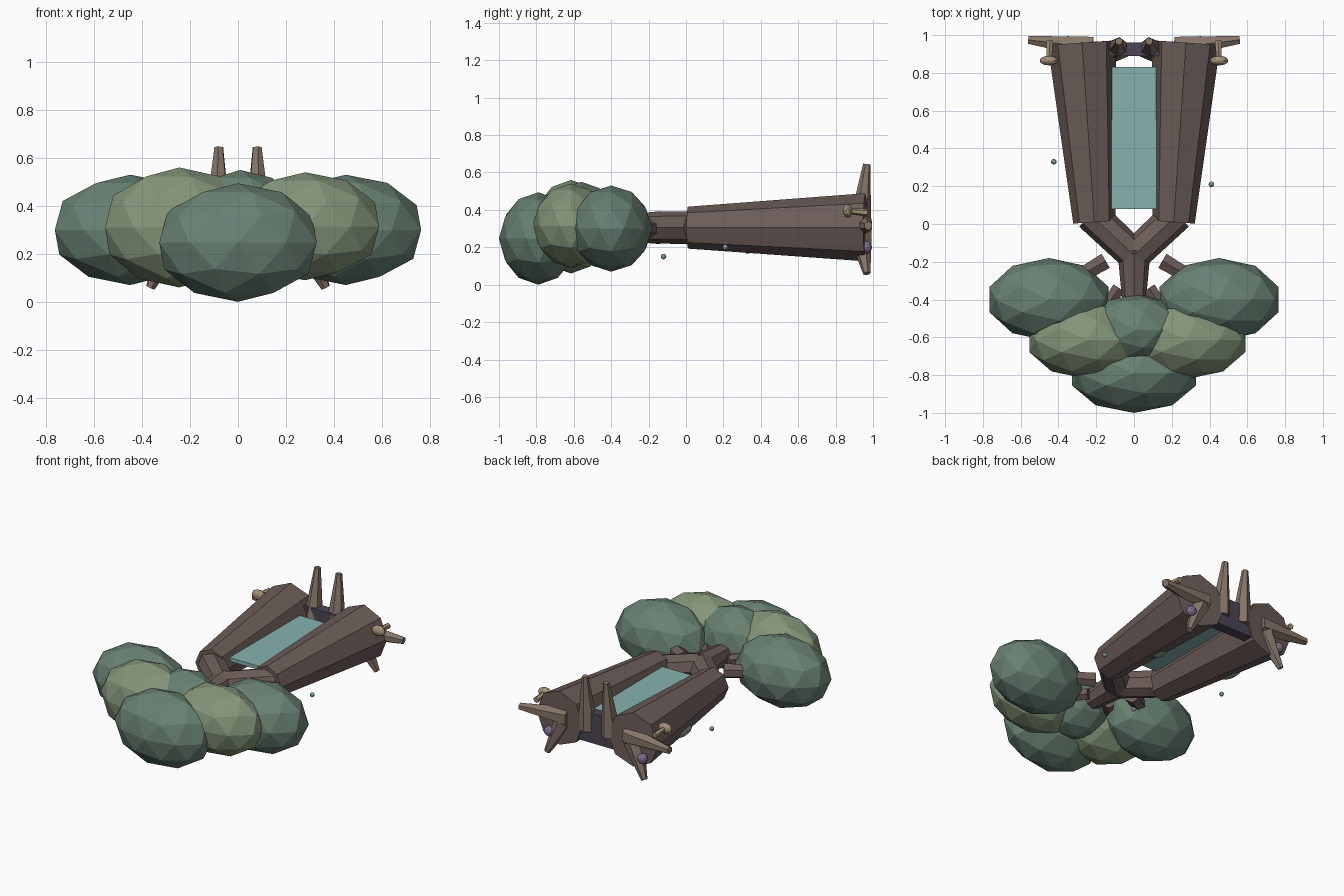
import bpy
from mathutils import Vector

if "Cube" in bpy.data.objects:
    bpy.data.objects.remove(bpy.data.objects["Cube"])


def material(name, rgb):
    m = bpy.data.materials.new(name)
    m.diffuse_color = (*rgb, 1)
    m.use_nodes = True
    m.node_tree.nodes["Principled BSDF"].inputs["Base Color"].default_value = m.diffuse_color
    return m


BARK = material("bark", (0.15, 0.11, 0.10))
ROOT = material("root_wood", (0.24, 0.18, 0.14))
LEAF = material("dark_leaf", (0.14, 0.22, 0.17))
LIGHT = material("light_leaf", (0.23, 0.30, 0.19))
WATER = material("pool_teal", (0.24, 0.45, 0.42))
DARK = material("dark_core", (0.07, 0.06, 0.09))
CAP = material("mushroom_tan", (0.38, 0.29, 0.19))
VIOLET = material("violet", (0.20, 0.16, 0.28))


def finish(name, mat):
    ob = bpy.context.object
    ob.name = name
    ob.data.materials.append(mat)
    return ob


def limb(name, a, b, ra, rb, mat=BARK, sides=6):
    """Tapered faceted cylinder between two points."""
    a, b = Vector(a), Vector(b)
    bpy.ops.mesh.primitive_cone_add(vertices=sides, radius1=ra, radius2=rb,
                                    depth=(b - a).length, location=(a + b) / 2)
    ob = finish(name, mat)
    ob.rotation_euler = (b - a).to_track_quat('Z', 'Y').to_euler()
    return ob


def blob(name, loc, radii, mat, sub=2):
    bpy.ops.mesh.primitive_ico_sphere_add(subdivisions=sub, radius=1, location=loc)
    ob = finish(name, mat)
    ob.scale = radii
    return ob


def box(name, lo, hi, mat):
    lo, hi = Vector(lo), Vector(hi)
    bpy.ops.mesh.primitive_cube_add(size=1, location=(lo + hi) / 2)
    ob = finish(name, mat)
    ob.scale = hi - lo
    return ob


# Stem leading into the foliage
limb("stem", (0, -0.70, 0.30), (0, -0.14, 0.305), 0.035, 0.088, sides=8)

# Mirrored halves: split trunk, fork, branches, roots, mushrooms
for s, side in ((-1, "left"), (1, "right")):
    limb(f"trunk_{side}", (s * 0.21, 0.01, 0.305), (s * 0.275, 0.96, 0.307), 0.112, 0.182, sides=8)
    limb(f"fork_{side}", (0, -0.165, 0.305), (s * 0.23, 0.05, 0.305), 0.085, 0.088, sides=8)
    limb(f"outer_branch_{side}", (s * 0.15, -0.195, 0.30), (s * 0.45, -0.37, 0.30), 0.05, 0.035)
    limb(f"inner_branch_{side}", (s * 0.08, -0.34, 0.29), (s * 0.26, -0.60, 0.30), 0.04, 0.03)
    limb(f"upper_root_{side}", (s * 0.085, 0.925, 0.28), (s * 0.08, 0.967, 0.645), 0.065, 0.02, ROOT)
    limb(f"side_root_{side}", (s * 0.22, 0.935, 0.32), (s * 0.56, 0.975, 0.315), 0.065, 0.024, ROOT)
    limb(f"lower_root_{side}", (s * 0.26, 0.93, 0.28), (s * 0.365, 0.967, 0.06), 0.065, 0.02, ROOT)
    limb(f"mushroom_stem_{side}", (s * 0.445, 0.97, 0.385), (s * 0.45, 0.87, 0.395), 0.02, 0.015, CAP)
    blob(f"mushroom_cap_{side}", (s * 0.45, 0.865, 0.395), (0.05, 0.026, 0.036), CAP)
    blob(f"violet_fungus_{side}", (s * 0.35, 0.965, 0.20), (0.035, 0.03, 0.035), VIOLET)
    blob(f"outer_foliage_{side}", (s * 0.45, -0.40, 0.30), (0.33, 0.22, 0.23), LEAF)

# Remaining foliage clumps
blob("front_foliage", (0, -0.79, 0.247), (0.345, 0.21, 0.247), LEAF)
blob("middle_foliage_left", (-0.245, -0.615, 0.31), (0.325, 0.205, 0.25), LIGHT)
blob("middle_foliage_right", (0.28, -0.615, 0.315), (0.325, 0.205, 0.225), LIGHT)
blob("centre_foliage", (0.01, -0.56, 0.33), (0.25, 0.19, 0.22), LEAF)

# Panel between the trunk halves and the dark core at the root end
box("pool_panel", (-0.12, 0.08, 0.335), (0.12, 0.83, 0.36), WATER)
box("root_core", (-0.14, 0.89, 0.20), (0.14, 0.96, 0.40), DARK)

# Moss patches low on the trunks
blob("moss_outer", (-0.335, 0.53, 0.22), (0.045, 0.10, 0.04), LIGHT)
blob("moss_inner", (0.18, 0.45, 0.20), (0.04, 0.06, 0.03), LIGHT)

# Small drifting motes
for i, p in enumerate(((-0.425, 0.33, 0.18), (0.41, 0.21, 0.20), (-0.10, -0.12, 0.15))):
    blob(f"mote_{i + 1}", p, (0.015, 0.015, 0.015), WATER)
